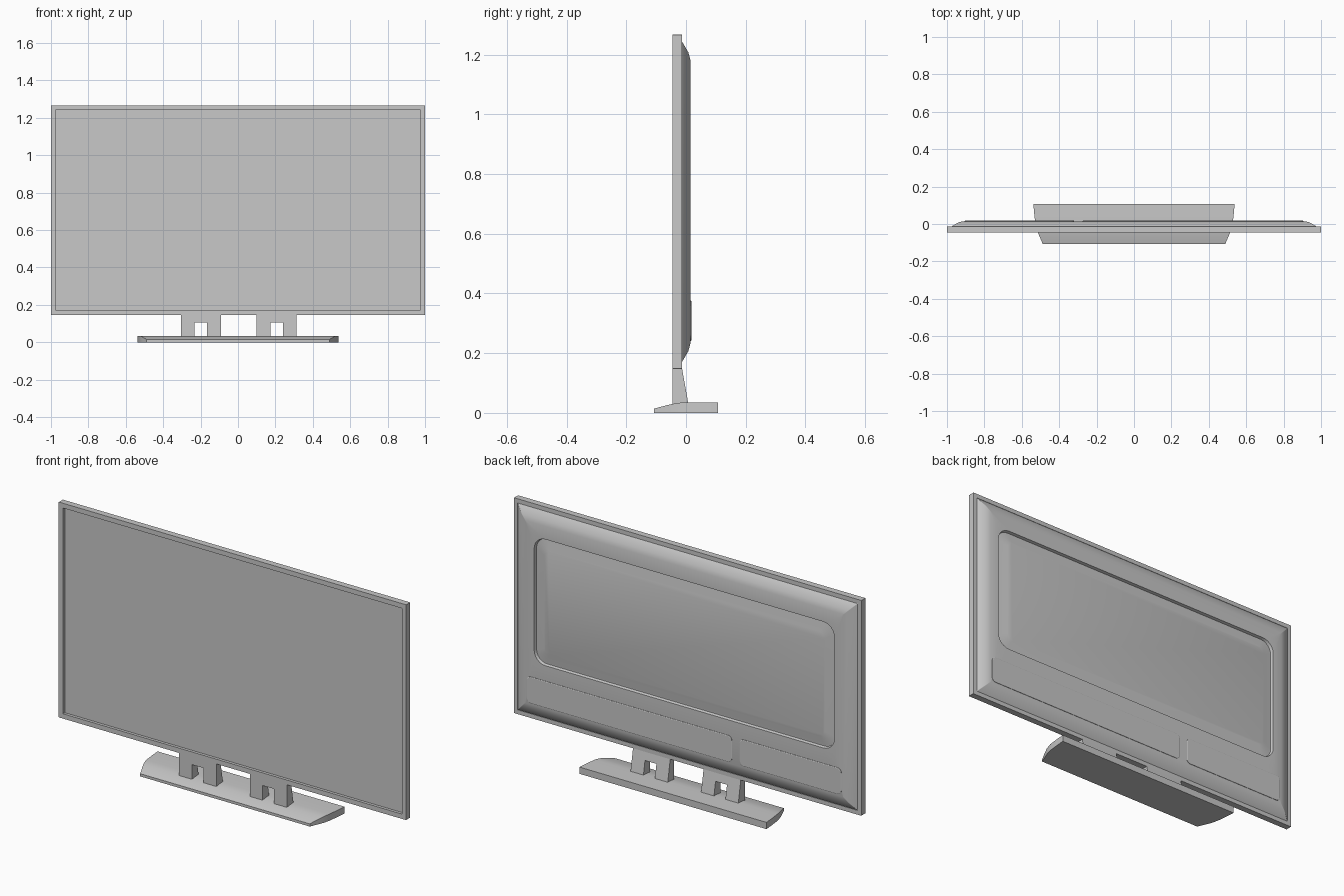
import bpy, bmesh, math

if "Cube" in bpy.data.objects:
    bpy.data.objects.remove(bpy.data.objects["Cube"])

grey = bpy.data.materials.new("plain_grey")
grey.diffuse_color = (0.58, 0.58, 0.58, 1)
grey.use_nodes = True
grey.node_tree.nodes["Principled BSDF"].inputs["Base Color"].default_value = grey.diffuse_color


def finish(name, bm, smooth=None):
    bmesh.ops.recalc_face_normals(bm, faces=bm.faces)
    me = bpy.data.meshes.new(name)
    bm.to_mesh(me)
    bm.free()
    me.materials.append(grey)
    ob = bpy.data.objects.new(name, me)
    bpy.context.collection.objects.link(ob)
    if smooth:
        bpy.ops.object.select_all(action='DESELECT')
        ob.select_set(True)
        bpy.context.view_layer.objects.active = ob
        bpy.ops.object.shade_smooth_by_angle(angle=math.radians(smooth))
    return ob


def rounded_ring(bm, x0, x1, z0, z1, r, y, seg=6):
    """Loop of vertices round a rounded rectangle in the xz plane."""
    verts = []
    corners = ((x1 - r, z1 - r), (x0 + r, z1 - r), (x0 + r, z0 + r), (x1 - r, z0 + r))
    for k, (cx, cz) in enumerate(corners):
        for i in range(seg + 1):
            a = math.pi / 2 * (k + i / seg)
            verts.append(bm.verts.new((cx + r * math.cos(a), y, cz + r * math.sin(a))))
    return verts


def loft(bm, rings, cap_first=False, cap_last=False, closed=False):
    pairs = list(zip(rings, rings[1:]))
    if closed:
        pairs.append((rings[-1], rings[0]))
    for a, b in pairs:
        n = len(a)
        for i in range(n):
            j = (i + 1) % n
            bm.faces.new((a[i], a[j], b[j], b[i]))
    if cap_first:
        bm.faces.new(rings[0])
    if cap_last:
        bm.faces.new(rings[-1])


def panel(name, rings, smooth=None, **caps):
    bm = bmesh.new()
    loft(bm, [rounded_ring(bm, *r) for r in rings], **caps)
    return finish(name, bm, smooth)


def inset(d, y, r=0.002):
    """Ring inset by d from the outer edge of the television."""
    return (-1 + d, 1 - d, 0.147 + d, 1.267 - d, r, y)


# Bezel frame and recessed screen
FRONT, MID, BACK = -0.046, -0.013, 0.0145
panel("bezel_frame", [inset(0.025, -0.029), inset(0.025, FRONT), inset(0, FRONT),
                      inset(0, MID), inset(0.022, MID)], closed=True)
panel("screen", [inset(0.024, -0.031), inset(0.024, -0.022)],
      cap_first=True, cap_last=True)


# Back cover: chamfered rim, groove, then a raised centre plateau
def centre(d, y, r):
    return (-0.864 + d, 0.864 - d, 0.457 + d, 1.114 - d, r, y)


panel("back_cover", [inset(0.022, MID - 0.002), inset(0.024, MID), inset(0.060, 0.008),
                     inset(0.085, BACK), centre(0, BACK, 0.065), centre(0.004, 0.0, 0.061),
                     centre(0.010, 0.0, 0.056), centre(0.058, 0.013, 0.03)],
      smooth=20, cap_last=True)

# Two thin covers below the plateau
for name, x0, x1 in (("long_port_cover", -0.275, 0.905), ("short_port_cover", -0.905, -0.32)):
    panel(name, [(x0, x1, 0.24, 0.377, 0.022, BACK - 0.002),
                 (x0, x1, 0.24, 0.377, 0.022, BACK + 0.002),
                 (x0 + 0.003, x1 - 0.003, 0.243, 0.374, 0.019, BACK + 0.0035)],
          cap_first=True, cap_last=True)

# Stand legs: notched outline with a sloping back
for side, cx in (("left", -0.199), ("right", 0.207)):
    bm = bmesh.new()
    outline = [(-0.107, 0.026), (-0.107, 0.15), (0.107, 0.15), (0.107, 0.026),
               (0.033, 0.026), (0.033, 0.106), (-0.033, 0.106), (-0.033, 0.026)]
    front = [bm.verts.new((cx + x, FRONT, z)) for x, z in outline]
    back = [bm.verts.new((cx + x, MID + (0.147 - z) * 0.18, z)) for x, z in outline]
    loft(bm, [front, back], cap_first=True, cap_last=True)
    finish(side + "_stand_leg", bm)

# Base: cross-sections (y, half width, height) from front to back
bm = bmesh.new()
sections = [(-0.107, 0.488, 0.014), (-0.09, 0.495, 0.019), (-0.065, 0.506, 0.0255),
            (-0.04, 0.516, 0.031), (-0.02, 0.522, 0.034), (0.0, 0.527, 0.035),
            (0.05, 0.533, 0.035), (0.107, 0.538, 0.035)]
rings = [[bm.verts.new((x, y, z)) for x, z in ((-w, 0), (w, 0), (w, h), (-w, h))]
         for y, w, h in sections]
loft(bm, rings, cap_first=True, cap_last=True)
finish("stand_base", bm, 30)
